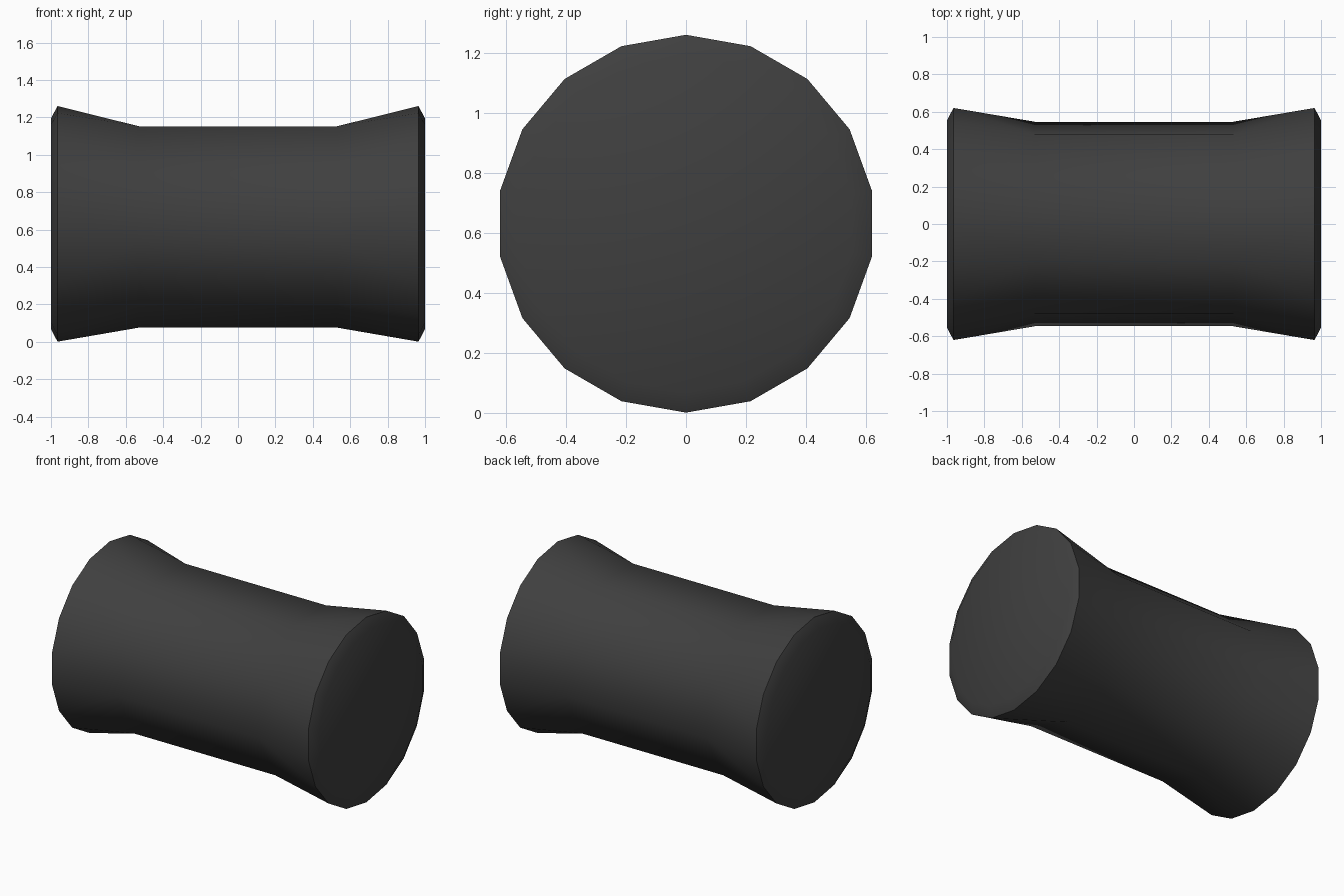
import bpy, bmesh
from math import sin, cos, radians

if "Cube" in bpy.data.objects:
    bpy.data.objects.remove(bpy.data.objects["Cube"])

CZ = 0.631  # height of the roller axis

bm = bmesh.new()


def ring(x, r, n):
    # polygon around the x axis, first vertex at the bottom
    pts = [radians(270 + 360 * i / n) for i in range(n)]
    return [bm.verts.new((x, r * cos(a), CZ + r * sin(a))) for a in pts]


# nine-sided waist
waist = {s: ring(0.53 * s, 0.555, 9) for s in (-1, 1)}
for i in range(9):
    j = (i + 1) % 9
    bm.faces.new((waist[-1][i], waist[-1][j], waist[1][j], waist[1][i]))

# eighteen-sided flared ends with a chamfered cap
for s in (-1, 1):
    w = waist[s]
    rim = ring(0.965 * s, 0.63, 18)
    cap = ring(1.0 * s, 0.563, 18)
    for i in range(9):
        j = (i + 1) % 9
        a, b, c = rim[2 * i], rim[2 * i + 1], rim[(2 * i + 2) % 18]
        bm.faces.new((w[i], b, a))
        bm.faces.new((w[i], w[j], b))
        bm.faces.new((w[j], c, b))
    for i in range(18):
        j = (i + 1) % 18
        bm.faces.new((rim[i], rim[j], cap[j], cap[i]))
    bm.faces.new(cap)

bmesh.ops.recalc_face_normals(bm, faces=bm.faces[:])
mesh = bpy.data.meshes.new("roller")
bm.to_mesh(mesh)
bm.free()
roller = bpy.data.objects.new("roller", mesh)
bpy.context.collection.objects.link(roller)

# dark rubber
mat = bpy.data.materials.new("dark_rubber")
mat.diffuse_color = (0.05, 0.05, 0.05, 1)
mat.use_nodes = True
mat.node_tree.nodes["Principled BSDF"].inputs["Base Color"].default_value = mat.diffuse_color
mesh.materials.append(mat)

bpy.context.view_layer.objects.active = roller
roller.select_set(True)
bpy.ops.object.shade_smooth_by_angle(angle=radians(50))
